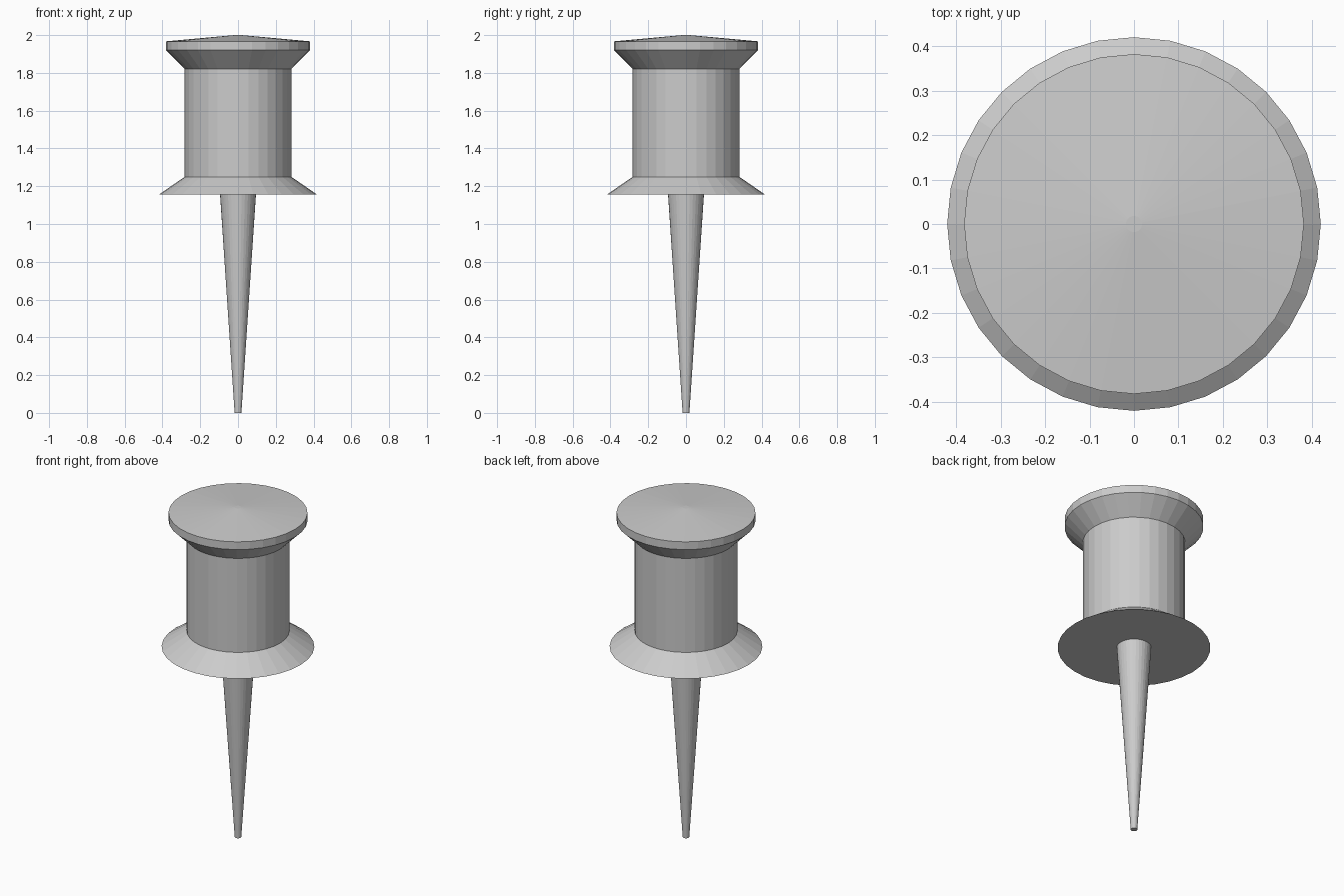
import bpy, bmesh
from math import sin, cos, pi

if "Cube" in bpy.data.objects:
    bpy.data.objects.remove(bpy.data.objects["Cube"])

SIDES = 32


def lathe(name, profile):
    """Revolve (radius, z) points around z and cap both ends."""
    bm = bmesh.new()
    rings = [[bm.verts.new((r * cos(2 * pi * i / SIDES), r * sin(2 * pi * i / SIDES), z))
              for i in range(SIDES)] for r, z in profile]
    for low, high in zip(rings, rings[1:]):
        for i in range(SIDES):
            j = (i + 1) % SIDES
            bm.faces.new((low[i], low[j], high[j], high[i]))
    bm.faces.new(rings[0][::-1])
    bm.faces.new(rings[-1])
    mesh = bpy.data.meshes.new(name)
    bm.to_mesh(mesh)
    bm.free()
    obj = bpy.data.objects.new(name, mesh)
    bpy.context.collection.objects.link(obj)
    return obj


# Tapered metal pin with a blunt tip
lathe("pin", [(0.018, 0), (0.095, 1.155)])

# Handle: flared collar, straight grip, flared head with a shallow cone top
lathe("handle", [(0.42, 1.155), (0.282, 1.25), (0.282, 1.82),
                 (0.382, 1.92), (0.382, 1.967), (0.018, 2.0)])
